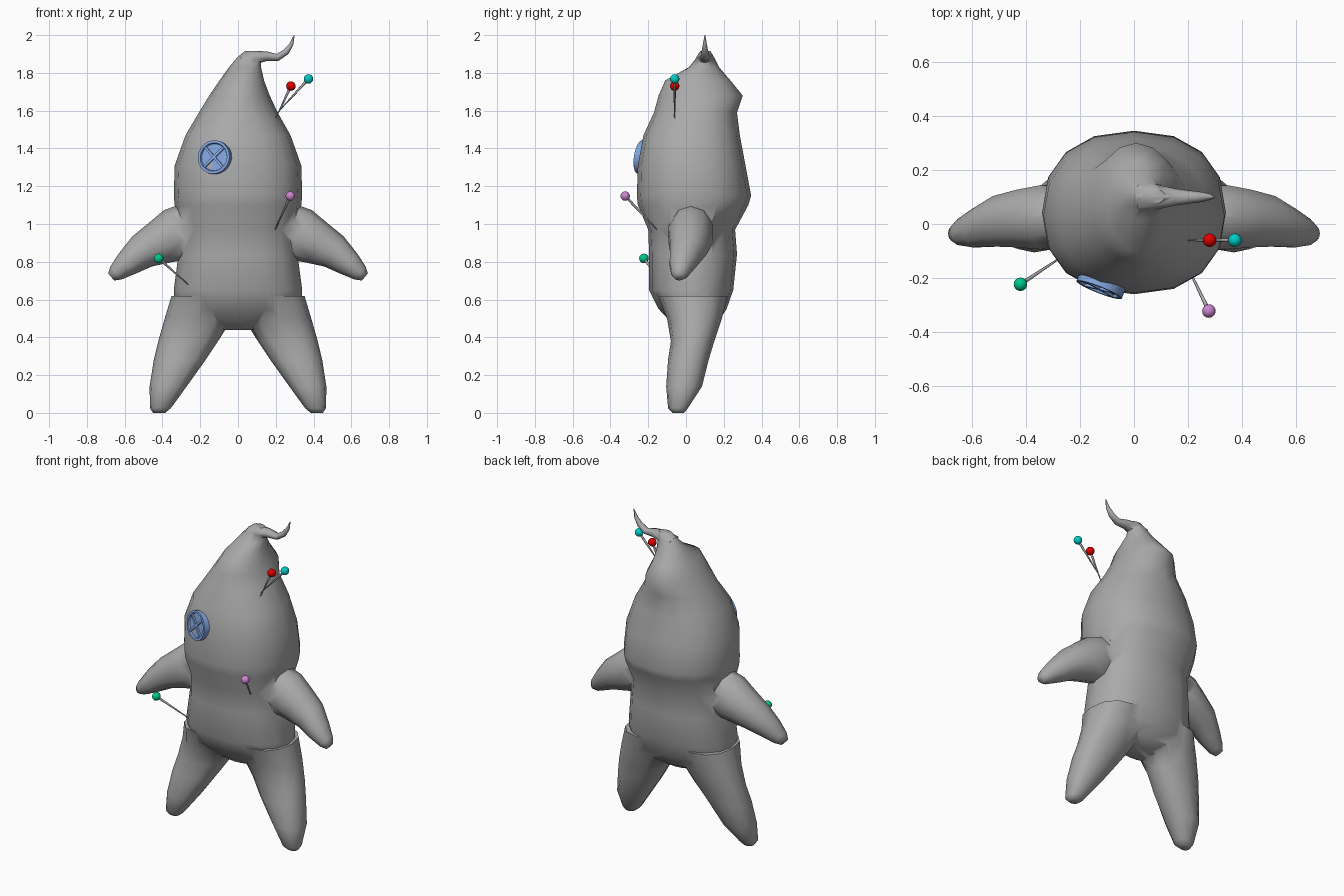
import bpy, bmesh, math
from mathutils import Vector

if "Cube" in bpy.data.objects:
    bpy.data.objects.remove(bpy.data.objects["Cube"])

def material(name, rgb):
    m = bpy.data.materials.new(name)
    m.diffuse_color = (*rgb, 1)
    m.use_nodes = True
    m.node_tree.nodes["Principled BSDF"].inputs["Base Color"].default_value = m.diffuse_color
    return m

CLOTH = material("grey cloth", (0.40, 0.40, 0.40))
BLUE = material("button blue", (0.22, 0.37, 0.72))
STEEL = material("needle steel", (0.40, 0.40, 0.40))
RED = material("red", (0.75, 0.0, 0.0))
TEAL = material("teal", (0.0, 0.60, 0.55))
PURPLE = material("purple", (0.60, 0.24, 0.62))
GREEN = material("green", (0.0, 0.58, 0.26))

def finish(name, bm, mat):
    bmesh.ops.recalc_face_normals(bm, faces=bm.faces)
    me = bpy.data.meshes.new(name)
    bm.to_mesh(me)
    bm.free()
    me.materials.append(mat)
    ob = bpy.data.objects.new(name, me)
    bpy.context.collection.objects.link(ob)
    return ob

def select(ob):
    bpy.ops.object.select_all(action='DESELECT')
    ob.select_set(True)
    bpy.context.view_layer.objects.active = ob

def smooth(ob, degrees):
    select(ob)
    bpy.ops.object.shade_smooth_by_angle(angle=math.radians(degrees))

def loft(name, rings, mat):
    """Skin a list of equal-length point loops and cap both ends."""
    bm = bmesh.new()
    loops = [[bm.verts.new(p) for p in r] for r in rings]
    n = len(loops[0])
    for a, b in zip(loops, loops[1:]):
        for i in range(n):
            j = (i + 1) % n
            bm.faces.new((a[i], a[j], b[j], b[i]))
    bm.faces.new(loops[0][::-1])
    bm.faces.new(loops[-1])
    return finish(name, bm, mat)

def level_ring(z, x0, x1, y0, y1, n, power=2.3):
    """Horizontal rounded ring filling the given x and y extents."""
    pts = []
    for i in range(n):
        t = 2 * math.pi * i / n
        c, s = math.cos(t), math.sin(t)
        c = math.copysign(abs(c) ** (2 / power), c)
        s = math.copysign(abs(s) ** (2 / power), s)
        pts.append(((x0 + x1) / 2 + c * (x1 - x0) / 2,
                    (y0 + y1) / 2 + s * (y1 - y0) / 2, z))
    return pts

def tube(name, path, mat, n=10):
    """Tube along a path in the xz plane; each entry is x, y, z, in-plane radius, y radius."""
    rings = []
    for k, (x, y, z, ra, rb) in enumerate(path):
        a, b = path[max(k - 1, 0)], path[min(k + 1, len(path) - 1)]
        d = Vector((b[0] - a[0], 0, b[2] - a[2])).normalized()
        u = Vector((-d.z, 0, d.x))
        rings.append([Vector((x, y, z)) + u * ra * math.cos(2 * math.pi * i / n)
                      + Vector((0, rb * math.sin(2 * math.pi * i / n), 0)) for i in range(n)])
    return loft(name, rings, mat)

# torso and pointed head: z, x extents, y extents
TORSO = [(0.44, -.10, .10, -.03, .11), (0.48, -.24, .24, -.08, .17),
         (0.55, -.335, .335, -.145, .215), (0.65, -.34, .34, -.195, .25),
         (0.84, -.315, .315, -.195, .27), (0.97, -.31, .31, -.20, .26),
         (1.10, -.335, .335, -.255, .33), (1.15, -.34, .34, -.26, .345),
         (1.31, -.335, .335, -.255, .315), (1.47, -.278, .278, -.225, .285),
         (1.59, -.207, .21, -.17, .27), (1.68, -.152, .168, -.145, .30),
         (1.76, -.098, .138, -.11, .235), (1.83, -.048, .122, .015, .175),
         (1.88, -.005, .12, .055, .15), (1.915, .035, .115, .075, .13)]
body = loft("body", [level_ring(*r, 16, 2.3 if r[0] < 1.5 else 2) for r in TORSO], CLOTH)

# curled tip of the head
parts = [tube("head_curl", [(.03, .1, 1.85, .05, .06), (.09, .1, 1.882, .036, .045),
                            (.15, .1, 1.888, .026, .032), (.21, .1, 1.882, .019, .024),
                            (.255, .1, 1.912, .017, .018), (.282, .1, 1.95, .011, .011),
                            (.298, .1, 2.0, .002, .002)], CLOTH, 8)]

# arms and legs on both sides
LEG = [(0.0, .385, .45, -.07, -.01), (.025, .355, .466, -.095, .01),
       (.14, .272, .468, -.105, .085), (.28, .172, .446, -.095, .12),
       (.38, .105, .422, -.08, .15), (.50, .03, .388, -.10, .19),
       (.62, .03, .352, -.15, .22)]
ARM = [(.18, .03, 1.02, .12, .10), (.325, .025, .945, .145, .125),
       (.42, .02, .90, .118, .112), (.507, .01, .855, .095, .098),
       (.585, -.015, .792, .07, .075), (.645, -.03, .742, .046, .05),
       (.672, -.035, .72, .025, .028)]
for side, s in (("right", 1), ("left", -1)):
    parts.append(tube(side + "_arm", [(s * x, y, z, a, b) for x, y, z, a, b in ARM], CLOTH))
    parts.append(loft(side + "_leg", [[(s * x, y, z) for x, y, z in level_ring(*r, 12)]
                                      for r in LEG], CLOTH))

# sew the limbs into one skin
for p in parts:
    mod = body.modifiers.new(p.name, 'BOOLEAN')
    mod.operation, mod.solver, mod.object = 'UNION', 'EXACT', p
    select(body)
    bpy.ops.object.modifier_apply(modifier=mod.name)
for p in parts:
    bpy.data.objects.remove(p)
smooth(body, 65)

# button eye: dished disc with a raised rim and crossed threads
bm = bmesh.new()
bmesh.ops.create_cone(bm, cap_ends=True, segments=20, radius1=.09, radius2=.09, depth=.04)
top = max(bm.faces, key=lambda f: f.calc_center_median().z)
bmesh.ops.inset_region(bm, faces=[top], thickness=.014)
bmesh.ops.inset_region(bm, faces=[top], thickness=.004, depth=-.010)
for turn in (45, -45):
    bar = bmesh.ops.create_cube(bm, size=1)["verts"]
    bmesh.ops.scale(bm, vec=(.145, .013, .012), verts=bar)
    bmesh.ops.rotate(bm, cent=(0, 0, 0), verts=bar,
                     matrix=Vector((1, 0)).to_3d().rotation_difference(
                         Vector((math.cos(math.radians(turn)), math.sin(math.radians(turn)), 0))).to_matrix())
    bmesh.ops.translate(bm, vec=(0, 0, .014), verts=bar)
button = finish("button_eye", bm, BLUE)
button.location = (-.122, -.225, 1.352)
button.rotation_euler = Vector((-.36, -.92, .14)).to_track_quat('Z', 'Y').to_euler()
smooth(button, 30)

# pins: ball head and tapering needle
PINS = [("red_pin", RED, (.28, -.06, 1.73), (.20, -.06, 1.56)),
        ("teal_pin", TEAL, (.373, -.06, 1.768), (.205, -.06, 1.585)),
        ("purple_pin", PURPLE, (.277, -.322, 1.148), (.18, -.12, .935)),
        ("green_pin", GREEN, (-.42, -.223, .818), (-.235, -.10, .655))]
for name, mat, head, tip in PINS:
    head, tip = Vector(head), Vector(tip)
    bm = bmesh.new()
    bmesh.ops.create_uvsphere(bm, u_segments=16, v_segments=10, radius=.025)
    ball = finish(name + "_head", bm, mat)
    ball.location = head
    smooth(ball, 60)
    bm = bmesh.new()
    bmesh.ops.create_cone(bm, cap_ends=True, segments=8, radius1=.008, radius2=.002,
                          depth=(tip - head).length)
    needle = finish(name + "_needle", bm, STEEL)
    needle.location = (head + tip) / 2
    needle.rotation_euler = (tip - head).to_track_quat('Z', 'Y').to_euler()
    smooth(needle, 60)
